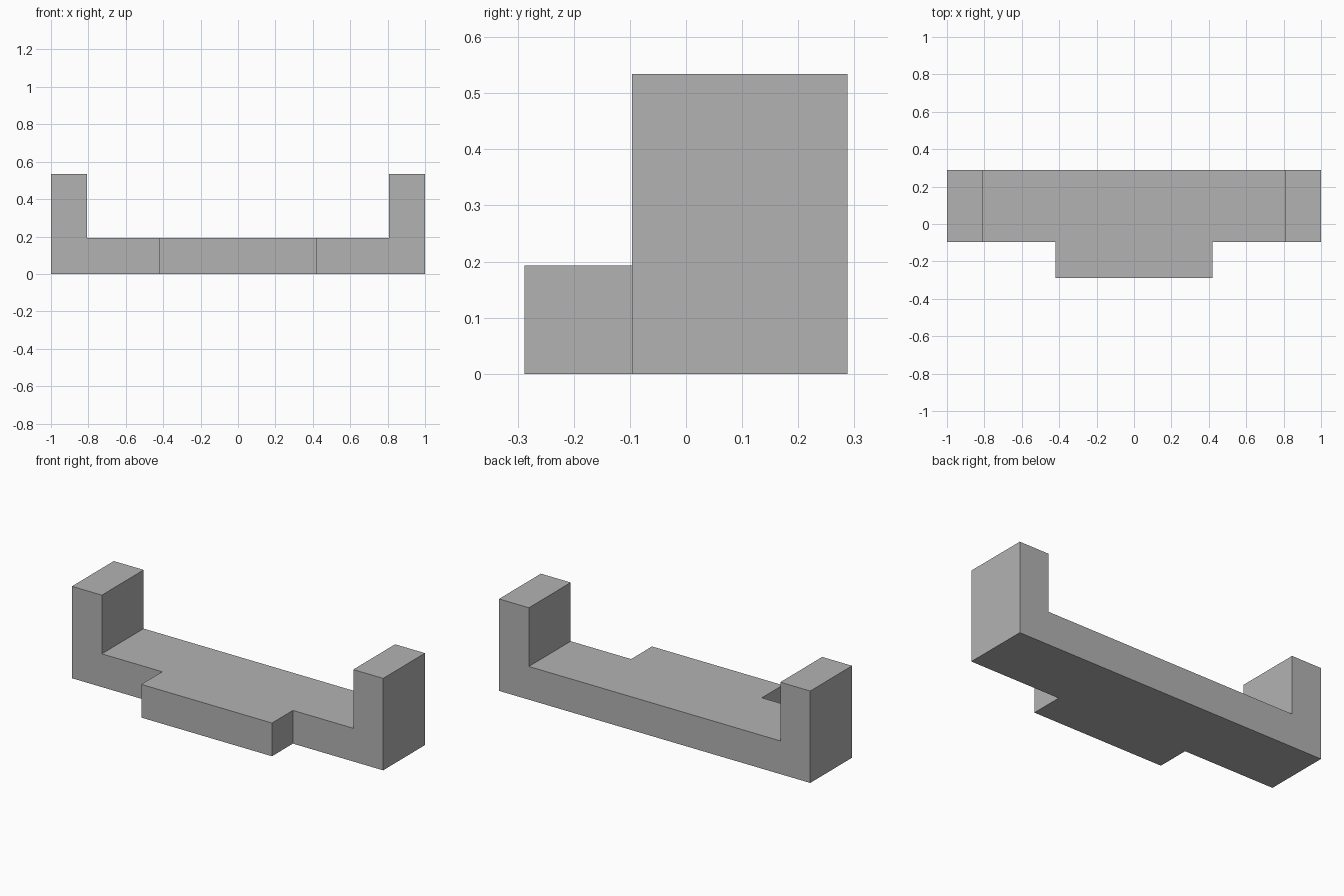
import bpy
import bmesh

cube = bpy.data.objects.get("Cube")
if cube:
    bpy.data.objects.remove(cube, do_unlink=True)

# Main dimensions
HALF_LENGTH, POST_INNER, TONGUE_HALF = 1.0, 0.808, 0.42
FRONT, STEP, BACK = -0.288, -0.096, 0.288
BASE_TOP, POST_TOP = 0.193, 0.534

# Plain grey material
grey = bpy.data.materials.new("plain_grey")
grey.use_nodes = True
colour = (0.45, 0.45, 0.45, 1.0)
grey.diffuse_color = colour
grey.node_tree.nodes["Principled BSDF"].inputs["Base Color"].default_value = colour

bm = bmesh.new()


def plan_face(x0, x1, y0, y1):
    corners = ((x0, y0), (x1, y0), (x1, y1), (x0, y1))
    return bm.faces.new([bm.verts.new((x, y, 0)) for x, y in corners])


def raise_faces(faces, height):
    """Extrude faces straight up and return the new top faces."""
    made = bmesh.ops.extrude_face_region(bm, geom=faces)["geom"]
    verts = [g for g in made if isinstance(g, bmesh.types.BMVert)]
    bmesh.ops.translate(bm, verts=verts, vec=(0, 0, height))
    return [g for g in made if isinstance(g, bmesh.types.BMFace)]


# T-shaped floor plan: bar in five bays plus the front tongue
xs = (-HALF_LENGTH, -POST_INNER, -TONGUE_HALF, TONGUE_HALF, POST_INNER, HALF_LENGTH)
for left, right in zip(xs, xs[1:]):
    plan_face(left, right, STEP, BACK)
plan_face(-TONGUE_HALF, TONGUE_HALF, FRONT, STEP)
bmesh.ops.remove_doubles(bm, verts=bm.verts[:], dist=0.0001)

# Raise the base, keeping its underside closed
underside = bm.faces[:]
bottom_copy = bmesh.ops.duplicate(bm, geom=underside)["geom"]
tops = raise_faces(underside, BASE_TOP)
bmesh.ops.remove_doubles(bm, verts=bm.verts[:], dist=0.0001)

# Raise a post from each end bay
ends = [f for f in tops if abs(f.calc_center_median().x) > POST_INNER]
raise_faces(ends, POST_TOP - BASE_TOP)

# Merge coplanar bays into clean flat faces
bmesh.ops.recalc_face_normals(bm, faces=bm.faces[:])
bmesh.ops.dissolve_limit(bm, angle_limit=0.01, verts=bm.verts[:], edges=bm.edges[:])
bmesh.ops.recalc_face_normals(bm, faces=bm.faces[:])

mesh = bpy.data.meshes.new("bracket_base")
bm.to_mesh(mesh)
bm.free()
mesh.materials.append(grey)
bracket = bpy.data.objects.new("bracket_base", mesh)
bpy.context.scene.collection.objects.link(bracket)
